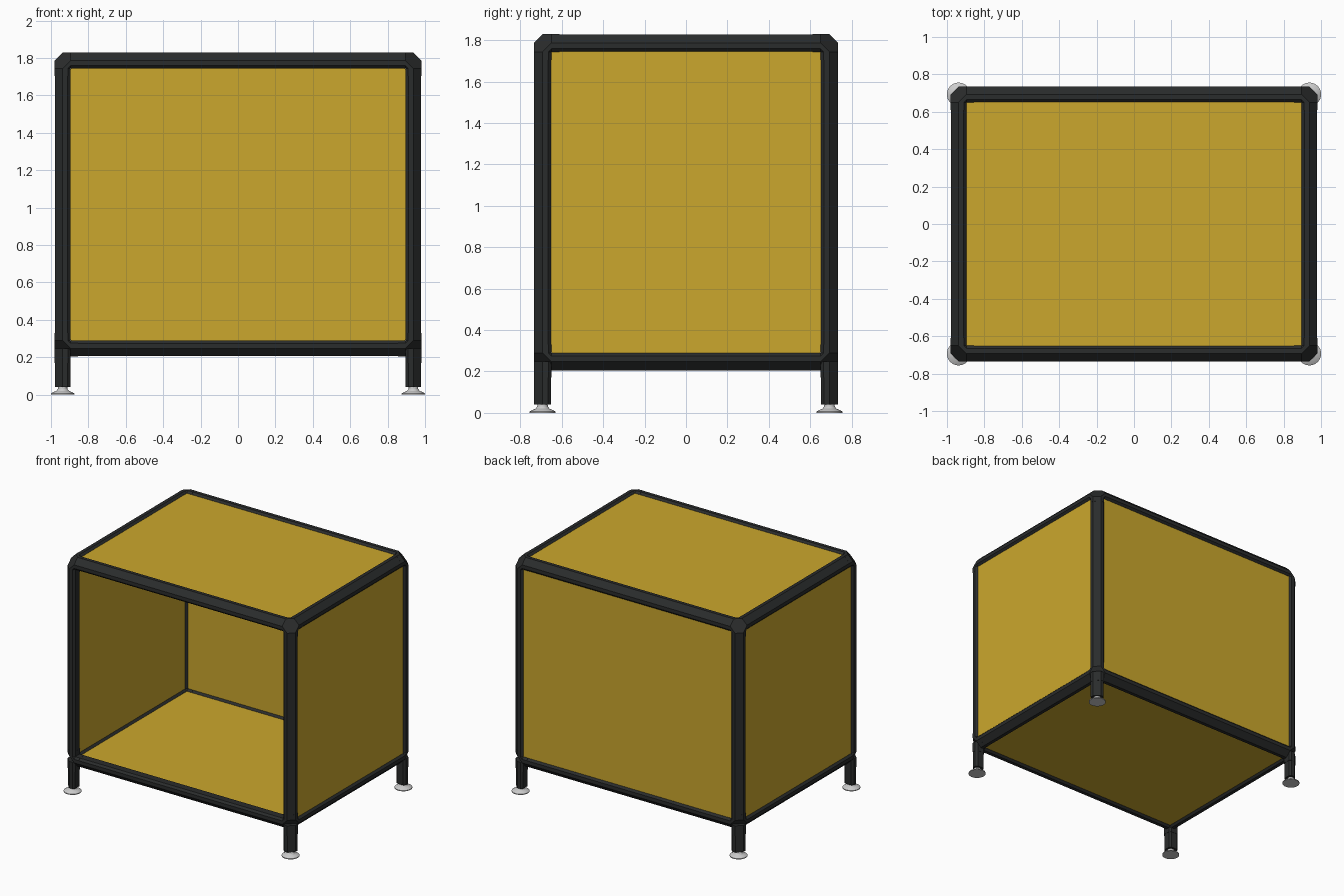
import bpy, bmesh
from mathutils import Vector

cube = bpy.data.objects.get("Cube")
if cube:
    bpy.data.objects.remove(cube, do_unlink=True)


def material(name, colour, roughness):
    m = bpy.data.materials.new(name)
    m.use_nodes = True
    m.diffuse_color = (*colour, 1)
    bsdf = m.node_tree.nodes["Principled BSDF"]
    bsdf.inputs["Base Color"].default_value = (*colour, 1)
    bsdf.inputs["Roughness"].default_value = roughness
    return m


YELLOW = material("mustard yellow", (0.6, 0.39, 0.026), 0.6)
BLACK = material("charcoal", (0.023, 0.025, 0.025), 0.6)
SILVER = material("light grey", (0.6, 0.6, 0.6), 0.4)

# Tube centre lines and half width
CX, CY, LOW, HIGH = 0.9375, 0.693, 0.2475, 1.787
R = 0.0425
COLLAR = 0.083
MID = (LOW + HIGH) / 2


def finish(name, bm, mat):
    bmesh.ops.recalc_face_normals(bm, faces=bm.faces)
    mesh = bpy.data.meshes.new(name)
    bm.to_mesh(mesh)
    bm.free()
    mesh.materials.append(mat)
    ob = bpy.data.objects.new(name, mesh)
    bpy.context.collection.objects.link(ob)
    return ob


def loop(axis, centre, signs, size=R):
    """Tube section across an axis, with a wide chamfer on its outer corner."""
    a, b = [i for i in range(3) if i != axis]
    c = 0.35
    section = [(1, 0), (0, 1), (c - 1, 1), (-1, 1 - c), (-1, c - 1),
               (c - 1, -1), (1 - c, -1), (1, c - 1)]
    points = []
    for u, v in section:
        p = Vector(centre)
        p[a] += u * size * signs[a]
        p[b] += v * size * signs[b]
        points.append(p)
    return points


def hull(bm, points):
    verts = [bm.verts.new(p) for p in points]
    out = bmesh.ops.convex_hull(bm, input=verts)
    spare = {v for v in out["geom_interior"] + out["geom_unused"]
             if isinstance(v, bmesh.types.BMVert) and v.is_valid}
    bmesh.ops.delete(bm, geom=list(spare), context='VERTS')
    bmesh.ops.dissolve_limit(bm, angle_limit=0.01, verts=bm.verts, edges=bm.edges)


def tube(name, axis, start, end, signs, size=R):
    bm = bmesh.new()
    hull(bm, loop(axis, start, signs, size) + loop(axis, end, signs, size))
    return finish(name, bm, BLACK)


def span(name, axis, corner, signs):
    """Tube between two opposite corner collars."""
    start, end = Vector(corner), Vector(corner)
    half = (CX, CY, (HIGH - LOW) / 2)[axis] - COLLAR
    mid = (0, 0, MID)[axis]
    start[axis], end[axis] = mid - half, mid + half
    tube(name, axis, start, end, signs, R * 0.985)


def corner_joint(name, corner, signs):
    """Three-way connector: a faceted core with a collar on each arm."""
    core = []
    for axis in range(3):
        near = Vector(corner)
        near[axis] -= signs[axis] * R
        far = Vector(corner)
        far[axis] -= signs[axis] * COLLAR
        core += loop(axis, near, signs)
        tube(f"{name}_collar_{'xyz'[axis]}", axis, near, far, signs)
    bm = bmesh.new()
    hull(bm, core)
    finish(name, bm, BLACK)


def foot(name, x, y):
    """Turned levelling foot: flat pad, flared skirt and stem."""
    profile = [(0, 0), (0.063, 0), (0.063, 0.006), (0.052, 0.013),
               (0.034, 0.02), (0.026, 0.03), (0.024, 0.05), (0, 0.05)]
    bm = bmesh.new()
    verts = [bm.verts.new((r, 0, z)) for r, z in profile]
    edges = [bm.edges.new(pair) for pair in zip(verts, verts[1:])]
    bmesh.ops.spin(bm, geom=verts + edges, axis=(0, 0, 1), cent=(0, 0, 0),
                   angle=6.2831853, steps=32, use_duplicate=False)
    bmesh.ops.remove_doubles(bm, verts=bm.verts, dist=0.0001)
    ob = finish(name, bm, SILVER)
    ob.location = (x, y, 0)
    bpy.ops.object.select_all(action='DESELECT')
    ob.select_set(True)
    bpy.context.view_layer.objects.active = ob
    bpy.ops.object.shade_smooth_by_angle()


def panel(name, axis, centre):
    """Thick board with rounded corners, let into the frame."""
    size = [2 * (CX - R + 0.004), 2 * (CY - R + 0.004), HIGH - LOW - 2 * R + 0.008]
    size[axis] = 0.054
    bm = bmesh.new()
    bmesh.ops.create_cube(bm, size=1)
    bmesh.ops.scale(bm, vec=size, verts=bm.verts)
    across = [e for e in bm.edges
              if abs((e.verts[0].co - e.verts[1].co)[axis]) > 0.01]
    bmesh.ops.bevel(bm, geom=across, offset=0.018, segments=4, profile=0.5,
                    affect='EDGES')
    finish(name, bm, YELLOW).location = centre


# Frame
SIDES = ((1, "left"), (-1, "right"))
ENDS = ((-1, "front"), (1, "back"))
LEVELS = ((-1, LOW, "lower"), (1, HIGH, "upper"))
for sz, z, level in LEVELS:
    for sy, end in ENDS:
        span(f"{level}_{end}_rail", 0, (0, sy * CY, z), (1, sy, sz))
        for sx, side in SIDES:
            corner_joint(f"{level}_{end}_{side}_joint",
                         (sx * CX, sy * CY, z), (sx, sy, sz))
    for sx, side in SIDES:
        span(f"{level}_{side}_rail", 1, (sx * CX, 0, z), (sx, 1, sz))

# Posts, legs and feet
for sy, end in ENDS:
    for sx, side in SIDES:
        x, y, signs = sx * CX, sy * CY, (sx, sy, 1)
        tag = f"{end}_{side}"
        span(f"{tag}_post", 2, (x, y, MID), signs)
        tube(f"{tag}_leg_socket", 2, (x, y, 0.17), (x, y, LOW), signs)
        tube(f"{tag}_leg", 2, (x, y, 0.04), (x, y, 0.17), signs, R * 0.96)
        foot(f"{tag}_foot", x, y)

# Panels: the front stays open
panel("top_panel", 2, (0, 0, HIGH))
panel("floor_panel", 2, (0, 0, LOW))
panel("back_panel", 1, (0, CY, MID))
for sx, side in SIDES:
    panel(f"{side}_panel", 0, (sx * CX, 0, MID))
